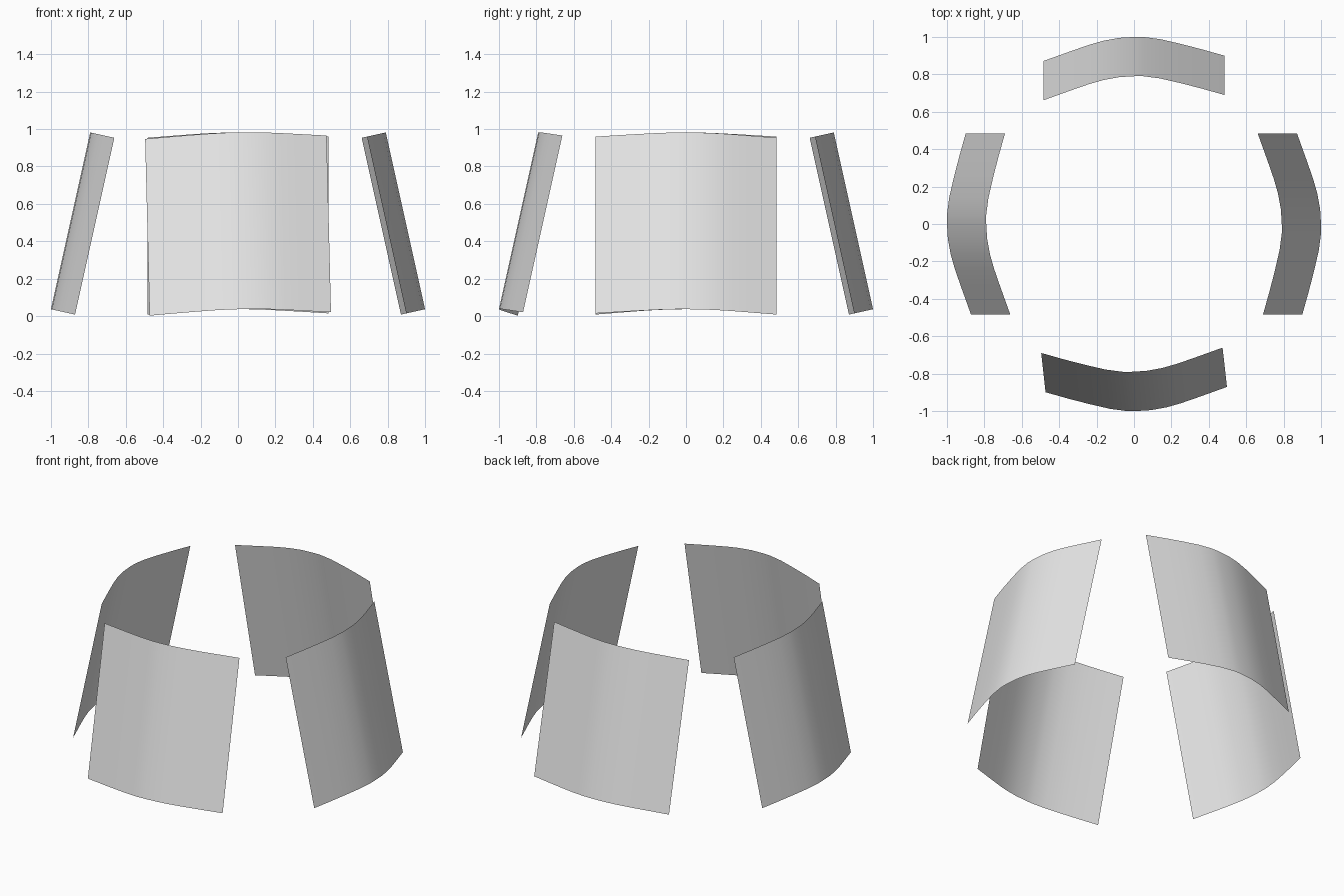
import bpy
import bmesh
import math
from mathutils import Matrix, Vector

cube = bpy.data.objects.get("Cube")
if cube:
    bpy.data.objects.remove(cube, do_unlink=True)

grey = bpy.data.materials.new("light_grey")
grey.use_nodes = True
grey.diffuse_color = (0.8, 0.8, 0.8, 1)
grey.node_tree.nodes["Principled BSDF"].inputs["Base Color"].default_value = grey.diffuse_color

# Bowed cross-section: sideways position, inward sag
PROFILE = [(-0.485, 0.132), (-0.33, 0.075), (-0.24, 0.043), (-0.165, 0.021),
           (-0.08, 0.005), (0, 0), (0.05, 0), (0.14, 0.012),
           (0.25, 0.038), (0.36, 0.067), (0.485, 0.103)]
FOOT = Vector((0, 1, 0.037))
RISE = Vector((0, -0.21, 0.945))
INWARD = Vector((0, -0.976, -0.217))


def curved_panel(name, angle, roll=0.0):
    """Thin bowed sheet leaning inward, turned about the centre."""
    bm = bmesh.new()
    turn = Matrix.Rotation(math.radians(angle), 4, 'Z')
    middle = Matrix.Translation((0, 0, 0.5))
    tilt = middle @ Matrix.Rotation(-roll, 4, 'Y') @ middle.inverted()
    rows = []
    for height in (0, 1):
        row = []
        for side, sag in PROFILE:
            point = FOOT + RISE * height + INWARD * sag
            point.x = side
            row.append(bm.verts.new(tilt @ turn @ point))
        rows.append(row)
    low, high = rows
    for i in range(len(PROFILE) - 1):
        face = bm.faces.new((low[i + 1], low[i], high[i], high[i + 1]))
        face.smooth = True
    mesh = bpy.data.meshes.new(name)
    bm.to_mesh(mesh)
    bm.free()
    mesh.materials.append(grey)
    panel = bpy.data.objects.new(name, mesh)
    bpy.context.collection.objects.link(panel)


# Four panels in a ring; the front one is slightly askew
curved_panel("back_panel", 0)
curved_panel("right_panel", 90)
curved_panel("front_panel", 180, roll=0.025)
curved_panel("left_panel", 270)
